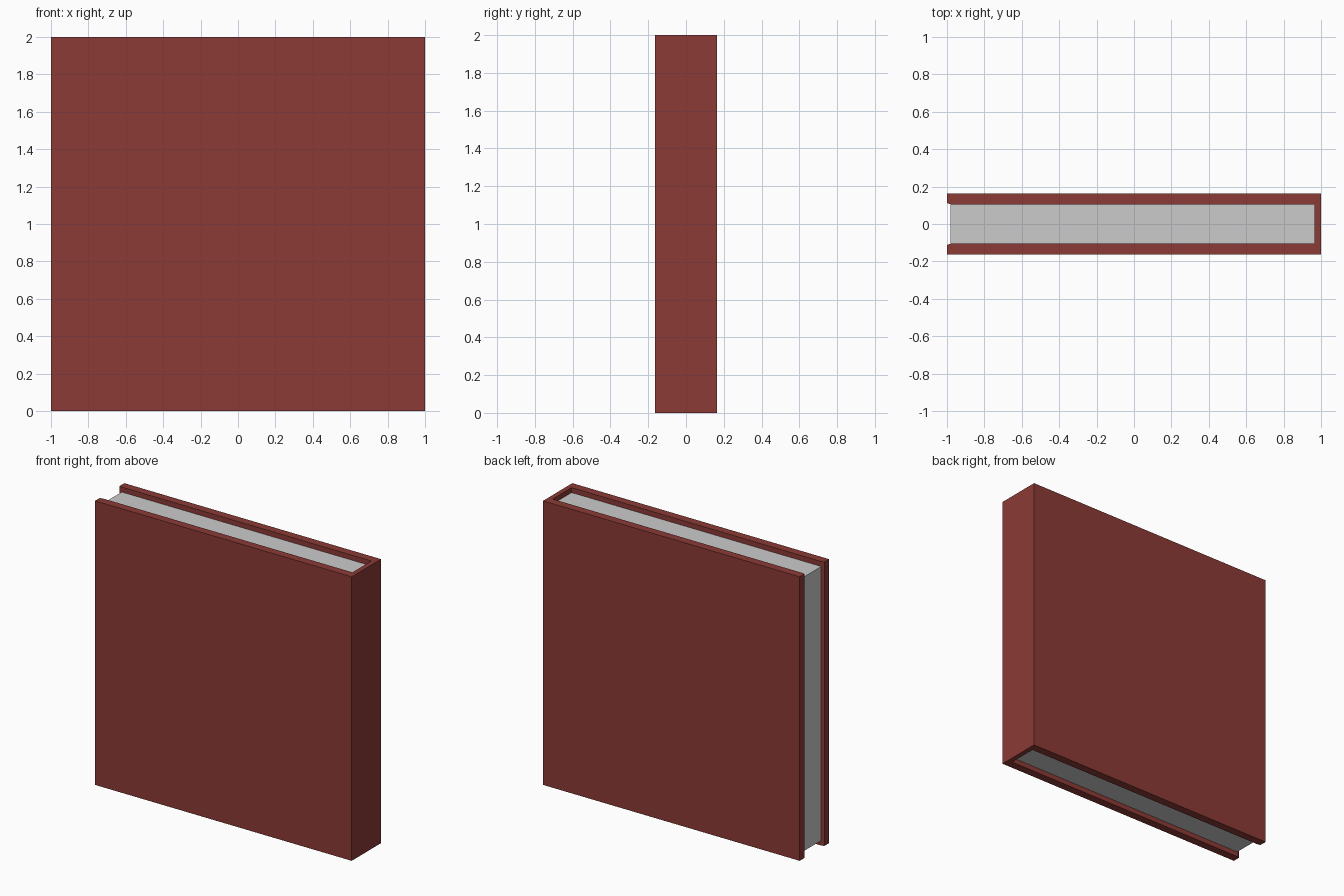
import bpy
import bmesh

if "Cube" in bpy.data.objects:
    bpy.data.objects.remove(bpy.data.objects["Cube"])

H = 2.0        # book height
T = 0.163      # half thickness
G = 0.105      # half gap between the boards
SPINE = 0.965  # inner face of the spine
RECESS = 0.035 # pages sit below the cover edges


def prism(name, outline, z0, z1, color=None):
    """Extrude a plan outline (counter-clockwise) from z0 to z1."""
    bm = bmesh.new()
    face = bm.faces.new([bm.verts.new((x, y, z0)) for x, y in outline])
    res = bmesh.ops.extrude_face_region(bm, geom=[face])
    top = [v for v in res["geom"] if isinstance(v, bmesh.types.BMVert)]
    bmesh.ops.translate(bm, verts=top, vec=(0, 0, z1 - z0))
    bmesh.ops.recalc_face_normals(bm, faces=bm.faces)
    mesh = bpy.data.meshes.new(name)
    bm.to_mesh(mesh)
    bm.free()
    obj = bpy.data.objects.new(name, mesh)
    bpy.context.collection.objects.link(obj)
    if color:
        mat = bpy.data.materials.new(name + "_color")
        mat.diffuse_color = color
        mat.use_nodes = True
        mat.node_tree.nodes["Principled BSDF"].inputs["Base Color"].default_value = mat.diffuse_color
        mesh.materials.append(mat)
    return obj


# Cover: two boards joined by the spine, inner fore-edge slightly eased
half = [(-1, G + 0.007), (-1, T), (1, T)]
inner = [(SPINE, G), (-0.98, G)]
upper = inner + half
lower = [(x, -y) for x, y in reversed(upper)]
prism("cover", upper + lower, 0, H, (0.26, 0.043, 0.036, 1))

# Page block, recessed at head, tail and fore-edge
prism("pages", [(-0.98, -G), (SPINE, -G), (SPINE, G), (-0.98, G)],
      RECESS, H - RECESS)
